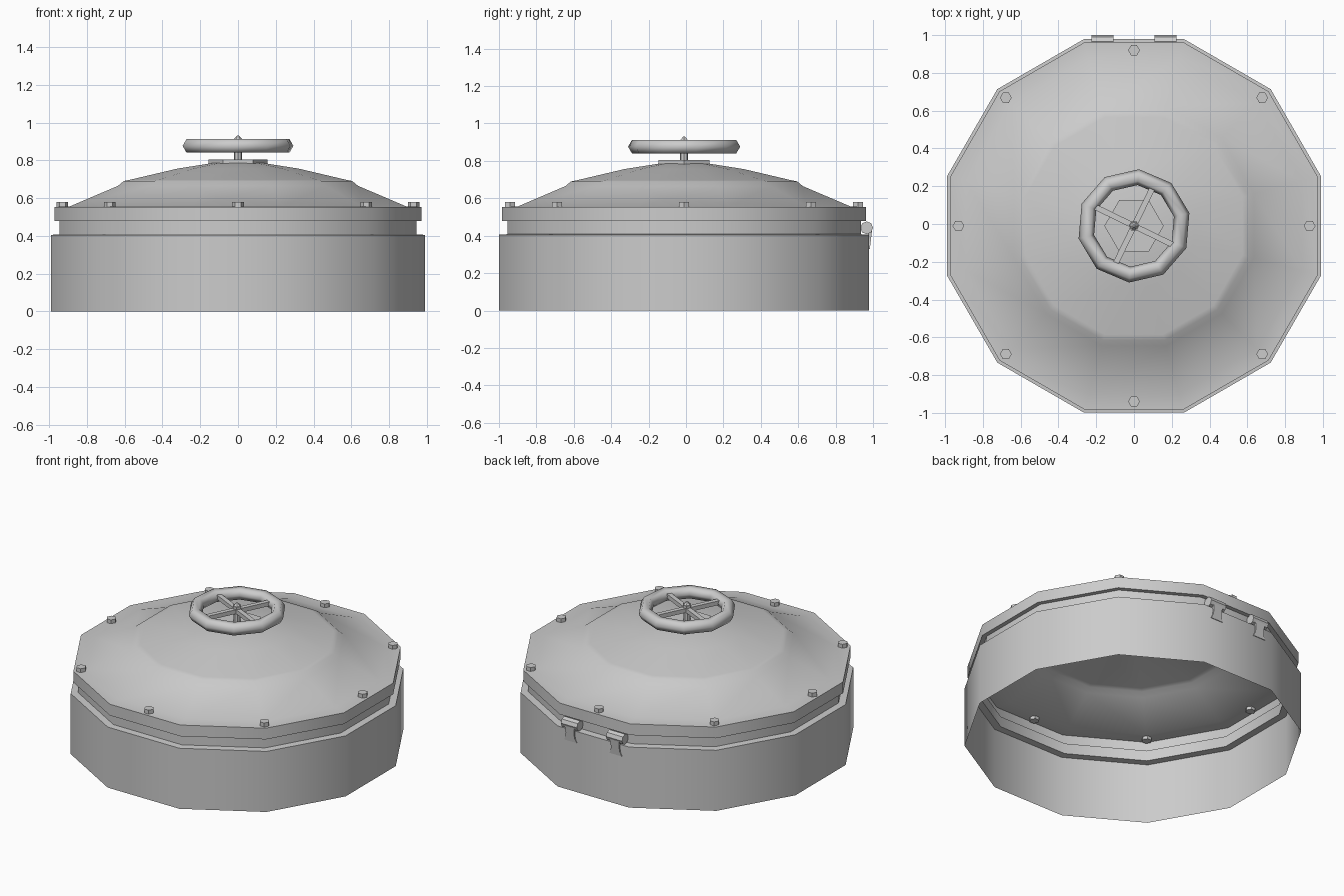
import bpy, bmesh, math
from mathutils import Matrix, Vector

if "Cube" in bpy.data.objects:
    bpy.data.objects.remove(bpy.data.objects["Cube"])

CY = -0.01                    # hatch axis sits slightly forward of the hinge side
COS15 = math.cos(math.radians(15))


def finish(bm, name, smooth=True):
    bmesh.ops.recalc_face_normals(bm, faces=bm.faces)
    me = bpy.data.meshes.new(name)
    bm.to_mesh(me)
    bm.free()
    ob = bpy.data.objects.new(name, me)
    bpy.context.collection.objects.link(ob)
    if smooth:
        bpy.ops.object.select_all(action='DESELECT')
        ob.select_set(True)
        bpy.context.view_layer.objects.active = ob
        bpy.ops.object.shade_smooth_by_angle(angle=math.radians(37))
    return ob


def lathe(name, profile, cap=False):
    """12-sided shell; profile gives (flat-to-centre distance, z)."""
    bm = bmesh.new()
    rings = []
    for r, z in profile:
        rings.append([bm.verts.new((r / COS15 * math.cos(math.radians(15 + 30 * i)),
                                    CY + r / COS15 * math.sin(math.radians(15 + 30 * i)), z))
                      for i in range(12)])
    for a, b in zip(rings, rings[1:]):
        for i in range(12):
            j = (i + 1) % 12
            bm.faces.new((a[i], a[j], b[j], b[i]))
    if cap:
        bm.faces.new(rings[-1])
    return finish(bm, name)


def prism(name, r1, r2, z0, z1, sides=6, x=0, y=0, turn=90):
    bm = bmesh.new()
    bmesh.ops.create_cone(bm, cap_ends=True, segments=sides, radius1=r1, radius2=r2,
                          depth=z1 - z0,
                          matrix=Matrix.Translation((x, y + CY, (z0 + z1) / 2))
                          @ Matrix.Rotation(math.radians(turn), 4, 'Z'))
    return finish(bm, name, False)


# Open-bottomed base wall with neck, and domed lid with flange
lathe("base_wall", [(0.989, 0), (0.989, 0.405), (0.945, 0.408), (0.945, 0.478)])
lathe("domed_lid", [(0.945, 0.478), (0.973, 0.478), (0.973, 0.553), (0.89, 0.556),
                    (0.635, 0.665), (0.605, 0.69), (0.575, 0.696),
                    (0.32, 0.756), (0.13, 0.786)], cap=True)

# Flange bolts
for i in range(8):
    a = math.radians(45 * i)
    r = 0.93 if i % 2 == 0 else 0.96
    prism(f"flange_bolt_{i + 1}", 0.031, 0.031, 0.535, 0.58,
          x=r * math.cos(a), y=r * math.sin(a))

# Handwheel mount, stem and centre nut
prism("wheel_mount", 0.157, 0.157, 0.775, 0.805)
prism("wheel_stem", 0.022, 0.022, 0.80, 0.90, sides=8)
prism("wheel_nut", 0.028, 0.028, 0.895, 0.912)
prism("wheel_nut_tip", 0.022, 0.006, 0.912, 0.93)

# Handwheel rim: 10 segments, hexagonal section
bm = bmesh.new()
ring = []
for i in range(10):
    a = math.radians(13 + 36 * i)
    ring.append([])
    for k in range(6):
        t = math.radians(60 * k)
        r = 0.259 + 0.042 * math.cos(t)
        ring[-1].append(bm.verts.new((r * math.cos(a), CY + r * math.sin(a),
                                      0.876 + 0.041 * math.sin(t))))
for i in range(10):
    for k in range(6):
        n, m = ring[(i + 1) % 10], (k + 1) % 6
        bm.faces.new((ring[i][k], n[k], n[m], ring[i][m]))
wheel = finish(bm, "handwheel_rim", False)
for p in wheel.data.polygons:
    p.use_smooth = True

# Handwheel spokes
for i in range(2):
    bm = bmesh.new()
    bmesh.ops.create_cube(bm, size=1, matrix=Matrix.Translation((0, CY, 0.879))
                          @ Matrix.Rotation(math.radians(64 + 90 * i), 4, 'Z')
                          @ Matrix.Diagonal((0.48, 0.03, 0.028, 1)))
    finish(bm, f"wheel_spoke_{i + 1}", False)

# Hinges on the back: barrel plus flared strap leaning onto the wall
half = [(0.035, 0.43), (0.03, 0.385), (0.034, 0.355), (0.046, 0.33)]
outline = half + [(-x, z) for x, z in reversed(half)]
for side, x in (("left", -0.167), ("right", 0.167)):
    bm = bmesh.new()
    bmesh.ops.create_cone(bm, cap_ends=True, segments=8, radius1=0.034, radius2=0.034,
                          depth=0.118, matrix=Matrix.Translation((x, 0.966, 0.442))
                          @ Matrix.Rotation(math.pi / 2, 4, 'Y'))
    finish(bm, f"hinge_barrel_{side}", False)
    bm = bmesh.new()
    front = [bm.verts.new((x + dx, 0.983 + (z - 0.33) * 0.12, z)) for dx, z in outline]
    back = [bm.verts.new((x + dx, 0.972, z)) for dx, z in outline]
    n = len(outline)
    bm.faces.new(front)
    bm.faces.new(back)
    for i in range(n):
        j = (i + 1) % n
        bm.faces.new((front[i], front[j], back[j], back[i]))
    finish(bm, f"hinge_strap_{side}", False)
